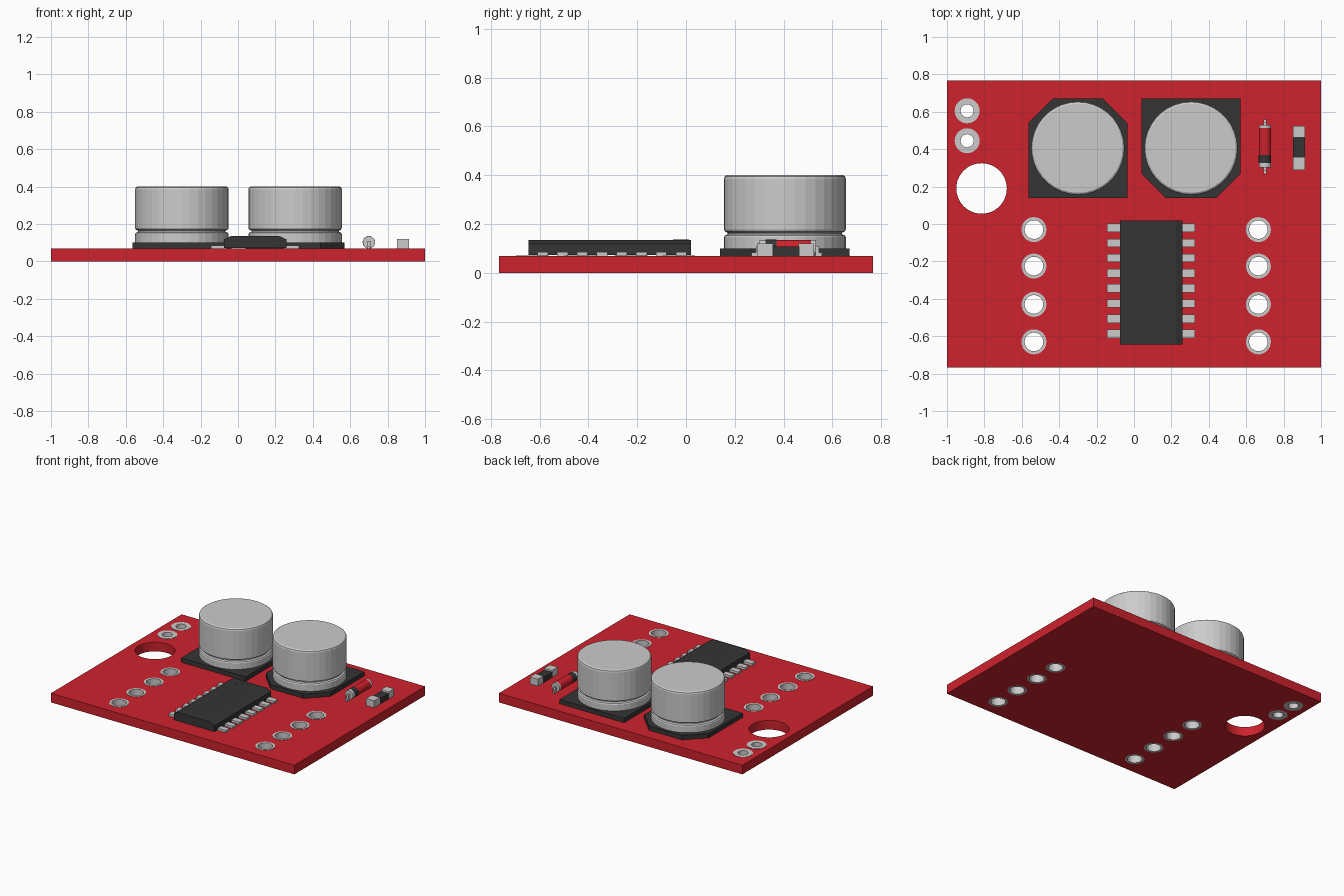
import bpy, bmesh, math
from mathutils import Matrix

if "Cube" in bpy.data.objects:
    bpy.data.objects.remove(bpy.data.objects["Cube"])


def material(name, rgb):
    m = bpy.data.materials.new(name)
    m.diffuse_color = (*rgb, 1)
    m.use_nodes = True
    m.node_tree.nodes["Principled BSDF"].inputs["Base Color"].default_value = m.diffuse_color
    return m


RED = material("board red", (0.62, 0.016, 0.026))
GREY = material("tin grey", (0.60, 0.60, 0.60))
BLACK = material("plastic black", (0.035, 0.035, 0.035))
T = 0.068  # board thickness


def add(name, bm, mat, matrix=None):
    bmesh.ops.recalc_face_normals(bm, faces=bm.faces)
    me = bpy.data.meshes.new(name)
    bm.to_mesh(me)
    bm.free()
    me.materials.append(mat)
    ob = bpy.data.objects.new(name, me)
    bpy.context.collection.objects.link(ob)
    if matrix:
        ob.matrix_world = matrix
    return ob


def box(name, mat, x0, x1, y0, y1, z0, z1):
    bm = bmesh.new()
    bmesh.ops.create_cube(bm, size=1)
    for v in bm.verts:
        v.co.x = x0 if v.co.x < 0 else x1
        v.co.y = y0 if v.co.y < 0 else y1
        v.co.z = z0 if v.co.z < 0 else z1
    return add(name, bm, mat)


def prism(name, mat, pts, height, matrix):
    """Extrude a flat outline along its local z."""
    bm = bmesh.new()
    f = bm.faces.new([bm.verts.new((x, y, 0)) for x, y in pts])
    ext = bmesh.ops.extrude_face_region(bm, geom=[f])
    bmesh.ops.translate(bm, vec=(0, 0, height),
                        verts=[g for g in ext["geom"] if isinstance(g, bmesh.types.BMVert)])
    return add(name, bm, mat, matrix)


def lathe(name, mat, profile, sides, matrix, ring=False):
    """Turn (radius, z) points; a ring profile is closed, others get end caps."""
    bm = bmesh.new()
    loops = [[bm.verts.new((r * math.cos(2 * math.pi * i / sides),
                            r * math.sin(2 * math.pi * i / sides), z))
              for i in range(sides)] for r, z in profile]
    pairs = list(zip(loops, loops[1:]))
    if ring:
        pairs.append((loops[-1], loops[0]))
    for a, b in pairs:
        for i in range(sides):
            j = (i + 1) % sides
            bm.faces.new((a[i], a[j], b[j], b[i]))
    if not ring:
        bm.faces.new(loops[0])
        bm.faces.new(loops[-1])
    return add(name, bm, mat, matrix)


# Hole positions: (x, y, pad radius, bore radius)
pads = [(-0.892, y, 0.067, 0.035) for y in (0.605, 0.445)]
pads += [(x, y, 0.067, 0.05) for x in (-0.535, 0.665)
         for y in (-0.03, -0.225, -0.43, -0.63)]

# Board: filled outline with holes
cu = bpy.data.curves.new("board_outline", "CURVE")
cu.dimensions = "2D"
cu.fill_mode = "BOTH"
cu.extrude = T / 2


def spline(pts):
    s = cu.splines.new("POLY")
    s.points.add(len(pts) - 1)
    for p, (x, y) in zip(s.points, pts):
        p.co = (x, y, 0, 1)
    s.use_cyclic_u = True


def circle(x, y, r, n):
    return [(x + r * math.cos(2 * math.pi * i / n), y + r * math.sin(2 * math.pi * i / n))
            for i in range(n)]


spline([(-1, -0.767), (1, -0.767), (1, 0.767), (-1, 0.767)])
spline(circle(-0.815, 0.19, 0.135, 48))
for x, y, r, _ in pads:
    spline(circle(x, y, r - 0.002, 24))
tmp = bpy.data.objects.new("board_outline", cu)
bpy.context.collection.objects.link(tmp)
bpy.context.view_layer.update()
mesh = bpy.data.meshes.new_from_object(tmp.evaluated_get(bpy.context.evaluated_depsgraph_get()))
bpy.data.objects.remove(tmp)
bm = bmesh.new()
bm.from_mesh(mesh)
bmesh.ops.remove_doubles(bm, verts=bm.verts, dist=1e-5)
bmesh.ops.translate(bm, verts=bm.verts, vec=(0, 0, T / 2))
for f in bm.faces:
    f.material_index = 0
    f.smooth = False
add("circuit_board", bm, RED)

# Plated through holes
for i, (x, y, r, b) in enumerate(pads):
    lathe(f"plated_hole_{i + 1}", GREY,
          [(r, 0), (r, T + 0.002), (b, T + 0.002), (b, 0)], 24,
          Matrix.Translation((x, y, 0)), ring=True)

# Two capacitors: chamfered base and grooved can, second one turned round
h, c = 0.265, 0.13
base = [(-h, -h), (h, -h), (h, h - c), (h - c, h), (c - h, h), (-h, h - c)]
can = [(0.25, 0.10), (0.25, 0.146), (0.246, 0.153), (0.234, 0.158), (0.234, 0.164),
       (0.246, 0.170), (0.25, 0.178), (0.25, 0.385), (0.247, 0.395), (0.238, 0.401)]
for side, x, turn in (("left", -0.3, 0), ("right", 0.305, math.pi)):
    m = Matrix.Translation((x, 0.405, 0)) @ Matrix.Rotation(turn, 4, "Z")
    prism(f"capacitor_base_{side}", BLACK, base, 0.1 - T, m @ Matrix.Translation((0, 0, T)))
    lathe(f"capacitor_can_{side}", GREY, can, 36, m)

# Chip: bevelled body, pin-one mark and eight pins a side
body = [(-0.167, 0.072), (0.167, 0.072), (0.167, 0.118),
        (0.13, 0.135), (-0.13, 0.135), (-0.167, 0.118)]
prism("chip_body", BLACK, body, 0.665,
      Matrix.Translation((0.092, 0.02, 0)) @ Matrix.Rotation(math.pi / 2, 4, "X"))
lathe("chip_pin_one_mark", BLACK, [(0.033, 0.13), (0.033, 0.136)], 24,
      Matrix.Translation((0.02, -0.02, 0)))
for i in range(8):
    y = -0.02 - 0.081 * i
    for side, x0, x1 in (("left", -0.145, -0.06), ("right", 0.245, 0.325)):
        box(f"chip_pin_{side}_{i + 1}", GREY, x0, x1, y - 0.022, y + 0.022, T, 0.085)

# Diode lying along y: caps, red body, black band, bent leads
lying = Matrix.Translation((0.7, 0, 0.102)) @ Matrix.Rotation(-math.pi / 2, 4, "X")
for name, mat, r, y0, y1 in (("cap_front", GREY, 0.033, 0.302, 0.325),
                             ("band", BLACK, 0.0335, 0.325, 0.37),
                             ("body", RED, 0.033, 0.37, 0.513),
                             ("cap_back", GREY, 0.033, 0.513, 0.53)):
    lathe("diode_" + name, mat, [(r, y0), (r, y1)], 24, lying)
for name, v0, v1, f0, f1 in (("front", 0.286, 0.303, 0.268, 0.300),
                             ("back", 0.529, 0.545, 0.532, 0.558)):
    box(f"diode_lead_{name}", GREY, 0.692, 0.708, v0, v1, T, 0.109)
    box(f"diode_foot_{name}", GREY, 0.692, 0.708, f0, f1, T, 0.083)

# Chip resistor
box("resistor_body", BLACK, 0.85, 0.915, 0.355, 0.465, T, 0.108)
box("resistor_end_front", GREY, 0.85, 0.915, 0.29, 0.357, T, 0.12)
box("resistor_end_back", GREY, 0.85, 0.915, 0.462, 0.525, T, 0.12)
